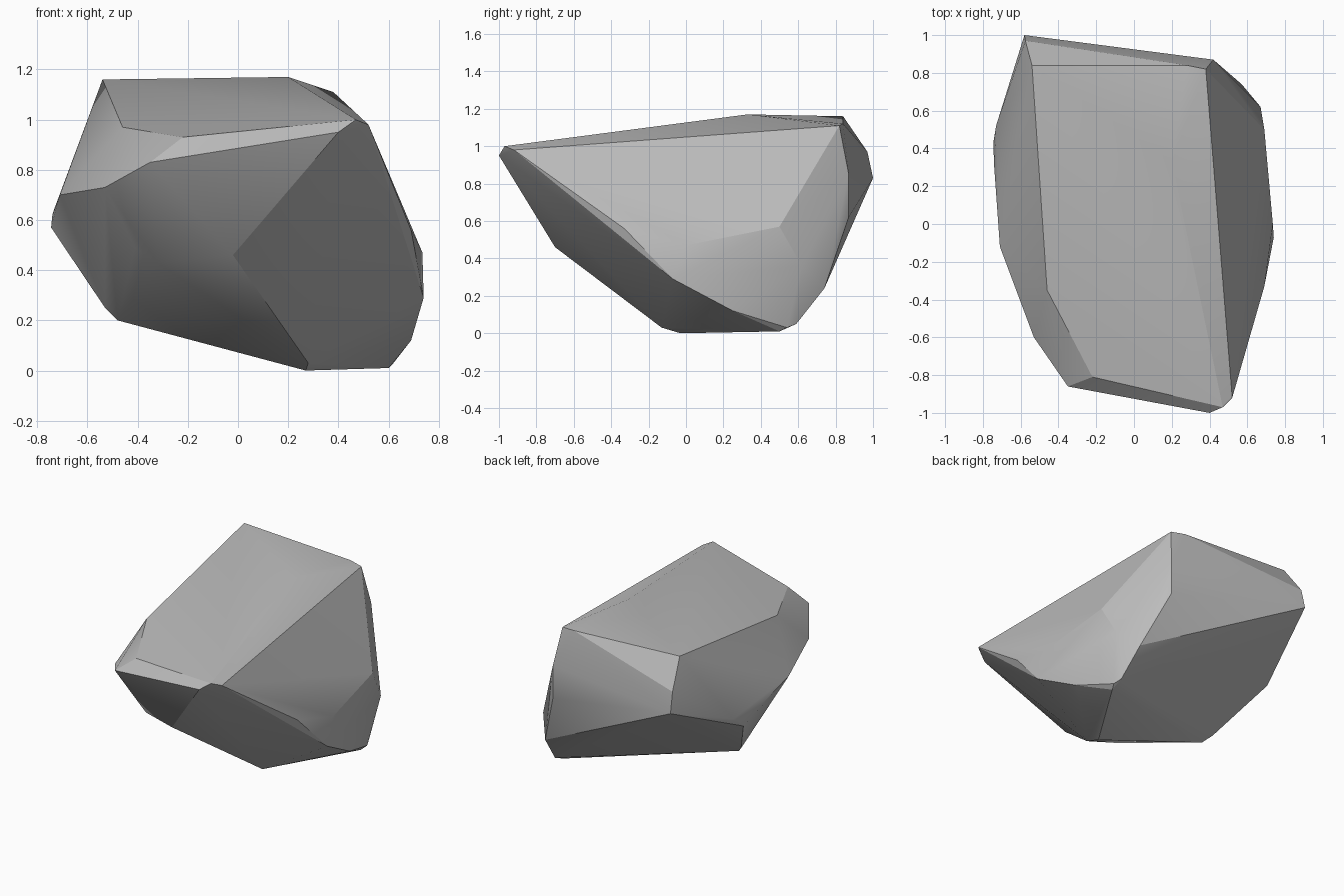
import bpy
import bmesh
import math

default_cube = bpy.data.objects.get("Cube")
if default_cube:
    bpy.data.objects.remove(default_cube, do_unlink=True)


def make_material(name, value):
    """Plain flat grey material."""
    material = bpy.data.materials.new(name)
    material.use_nodes = True
    color = (value, value, value, 1)
    material.diffuse_color = color
    shader = material.node_tree.nodes["Principled BSDF"]
    shader.inputs["Base Color"].default_value = color
    shader.inputs["Roughness"].default_value = .9
    return material


def chiselled_stone(name, corner_groups, material):
    """Wrap the corner points of a boulder in one tight faceted skin."""
    bm = bmesh.new()
    for corners in corner_groups.values():
        for corner in corners:
            bm.verts.new(corner)
    hull = bmesh.ops.convex_hull(bm, input=bm.verts)
    # Remove points that fell inside the skin
    leftovers = {v for v in hull["geom_interior"] + hull["geom_unused"]
                 if isinstance(v, bmesh.types.BMVert)}
    bmesh.ops.delete(bm, geom=list(leftovers), context="VERTS")
    # Merge nearly coplanar triangles into broad facets
    bmesh.ops.dissolve_limit(bm, angle_limit=math.radians(2),
                             verts=bm.verts, edges=bm.edges)
    bmesh.ops.recalc_face_normals(bm, faces=bm.faces)

    mesh = bpy.data.meshes.new(name)
    bm.to_mesh(mesh)
    bm.free()
    mesh.materials.append(material)
    stone = bpy.data.objects.new(name, mesh)
    bpy.context.collection.objects.link(stone)
    return stone


# Corners of the stone, grouped by the region they shape
corner_groups = {
    "top_plateau": [
        (-.54, .84, 1.16), (.2, .33, 1.17), (.28, .84, 1.12),
        (.38, .82, 1.11), (-.46, -.35, .97),
    ],
    "front_peak": [
        (.4, -1, .95), (.47, -.97, 1), (.52, -.92, .98),
    ],
    "front_ledge": [
        (-.35, -.86, .83), (-.22, -.81, .93), (-.53, -.6, .73),
    ],
    "front_underside": [
        (-.02, -.7, .46), (-.41, -.52, .49), (-.32, -.56, .43),
    ],
    "left_flank": [
        (.69, -.33, .56), (.735, 0, .47), (.74, -.07, .29),
        (.69, .5, .57), (.67, .62, .36), (.57, .74, .24),
    ],
    "back_wall": [
        (.42, .87, .85), (.42, .87, .62),
        (-.58, 1, .83), (-.575, .97, .97),
    ],
    "right_flank": [
        (-.745, .43, .57), (-.73, .52, .65), (-.71, -.12, .7),
        (-.74, .3, .62), (-.48, .1, .2), (-.53, .15, .25),
    ],
    "base": [
        (.28, -.13, .03), (.27, -.03, 0), (.6, .5, .01),
        (.62, .54, .03), (.6, .59, .05), (.69, .25, .12),
    ],
}

stone_grey = make_material("stone grey", .5)
boulder = chiselled_stone("boulder", corner_groups, stone_grey)

# Soft shading over shallow facets, crisp on the strong ridges
bpy.ops.object.select_all(action="DESELECT")
boulder.select_set(True)
bpy.context.view_layer.objects.active = boulder
bpy.ops.object.shade_smooth_by_angle(angle=math.radians(22))
